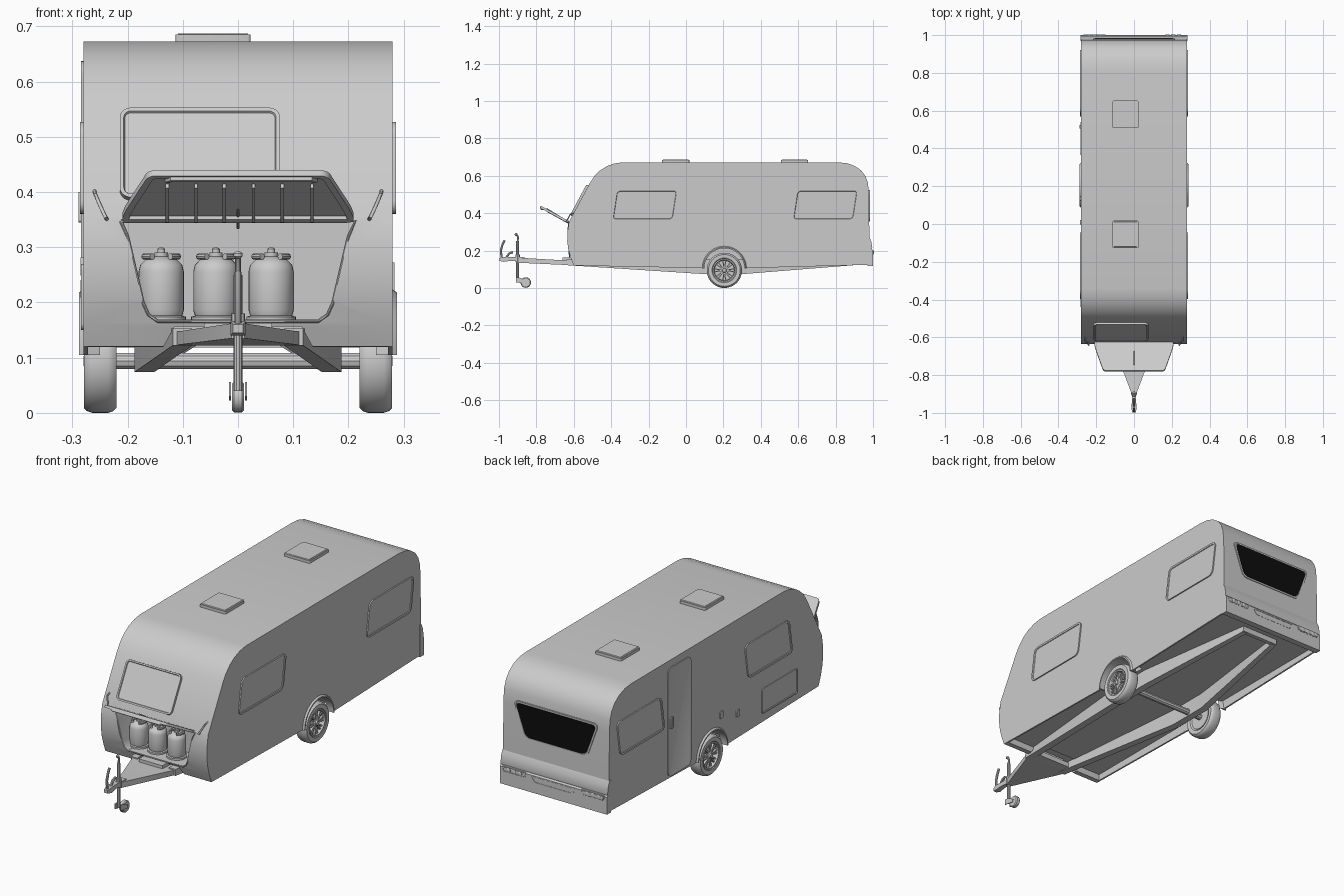
import bpy, bmesh
from math import sin, cos, pi
from mathutils import Vector, Matrix

if "Cube" in bpy.data.objects:
    bpy.data.objects.remove(bpy.data.objects["Cube"])


def finish(name, bm, mat=None):
    bmesh.ops.recalc_face_normals(bm, faces=bm.faces[:])
    me = bpy.data.meshes.new(name)
    bm.to_mesh(me)
    bm.free()
    ob = bpy.data.objects.new(name, me)
    bpy.context.collection.objects.link(ob)
    if mat:
        me.materials.append(mat)
    return ob


def basis(o, u, v, w):
    """Matrix mapping local axes to u, v, w at origin o."""
    m = Matrix.Identity(4)
    for i, c in enumerate((u, v, w, o)):
        m.col[i][:3] = c
    return m


def panel(name, pts, r, m, t=.006, rim=.009, sink=.003, mat=None):
    """Rounded polygon plate with an optional raised rim."""
    bm = bmesh.new()
    bm.faces.new([bm.verts.new((u, v, -.002)) for u, v in pts])
    if r:
        bmesh.ops.bevel(bm, geom=bm.verts[:], offset=r, segments=5, profile=.5, affect='VERTICES')
    f = bmesh.ops.extrude_face_region(bm, geom=bm.faces[:])
    bmesh.ops.translate(bm, vec=(0, 0, t + .002), verts=[e for e in f['geom'] if isinstance(e, bmesh.types.BMVert)])
    if rim:
        top = [e for e in f['geom'] if isinstance(e, bmesh.types.BMFace)]
        bmesh.ops.inset_region(bm, faces=top, thickness=rim)
        bmesh.ops.inset_region(bm, faces=top, thickness=.002, depth=-sink)
    bm.transform(m)
    return finish(name, bm, mat)


def prism(name, pts, m, h):
    return panel(name, pts, 0, m @ Matrix.Translation((0, 0, .002)), h - .002, 0)


def box(name, lo, hi):
    pts = [(lo[0], lo[1]), (hi[0], lo[1]), (hi[0], hi[1]), (lo[0], hi[1])]
    return prism(name, pts, Matrix.Translation((0, 0, lo[2])), hi[2] - lo[2])


def loft(name, rings, closed=False):
    bm = bmesh.new()
    vs = [[bm.verts.new(p) for p in ring] for ring in rings]
    n = len(vs[0])
    for a, b in zip(vs, vs[1:] + (vs[:1] if closed else [])):
        for i in range(n):
            bm.faces.new((a[i], a[(i + 1) % n], b[(i + 1) % n], b[i]))
    if not closed:
        bm.faces.new(vs[0])
        bm.faces.new(vs[-1])
    return finish(name, bm)


def lathe(name, prof, m, n=32, closed=False):
    """Revolve (radius, height) points around local z."""
    return loft(name, [[m @ Vector((r * cos(2 * pi * i / n), r * sin(2 * pi * i / n), h)) for i in range(n)]
                       for r, h in prof], closed)


def tube(name, pts, r):
    cu = bpy.data.curves.new(name, 'CURVE')
    cu.dimensions, cu.bevel_depth, cu.bevel_resolution, cu.use_fill_caps = '3D', r, 3, True
    sp = cu.splines.new('POLY')
    sp.points.add(len(pts) - 1)
    for p, co in zip(sp.points, pts):
        p.co = (*co, 1)
    ob = bpy.data.objects.new(name, cu)
    bpy.context.collection.objects.link(ob)
    bpy.ops.object.select_all(action='DESELECT')
    ob.select_set(True)
    bpy.context.view_layer.objects.active = ob
    bpy.ops.object.convert(target='MESH')
    return bpy.context.object


def cut(ob, cutter):
    mod = ob.modifiers.new('cut', 'BOOLEAN')
    mod.operation, mod.solver, mod.object = 'DIFFERENCE', 'EXACT', cutter
    bpy.context.view_layer.objects.active = ob
    bpy.ops.object.modifier_apply(modifier=mod.name)
    bpy.data.objects.remove(cutter)


X, Y, Z = Vector((1, 0, 0)), Vector((0, 1, 0)), Vector((0, 0, 1))
W, WY, WZ = .28, .205, .094
side = {'right': basis(X * W, Y, Z, X), 'left': basis(-X * W, Y, Z, -X)}

# Body shell: side profile extruded across, then hollowed
profile = [(-.6, .12), (-.616, .16), (-.629, .205), (-.635, .25), (-.634, .3), (-.625, .355), (-.515, .56),
           (-.49, .598), (-.46, .628), (-.425, .65), (-.385, .665), (-.34, .672), (.81, .672), (.86, .667),
           (.903, .652), (.937, .628), (.96, .597), (.973, .56), (.978, .5), (.982, .124), (.32, .106), (.09, .106)]
body = prism('body_shell', profile, basis(-X * W, Y, Z, X), 2 * W)
cut(body, box('cutter', (-.272, -.575, -.1), (.272, .965, .15)))
locker = [(-.212, .347), (-.2, .32), (-.172, .2), (-.162, .178), (-.145, .166),
          (.145, .166), (.162, .178), (.172, .2), (.2, .32), (.212, .347)]
cut(body, prism('cutter', locker, basis(-Y * .8, X, Z, Y), .31))
cut(body, prism('cutter', [(-.135, .05), (.135, .05), (.135, .12), (.115, .156), (-.115, .156), (-.135, .12)],
                basis(-Y * .8, X, Z, Y), .26))
for s in (-1, 1):
    cut(body, lathe('cutter', [(.11, 0), (.11, .12)], basis((s * .205, WY, .103), Y, Z, X * s), 48))

# Side windows, door, service hatch and sockets
for n, m in side.items():
    for k, y in (('front', -.4), ('rear', .565)):
        panel(f'{n}_{k}_window', [(y, .36), (y + .335, .36), (y + .36, .527), (y + .025, .527)], .025, m)
panel('door', [(.365, .118), (.54, .118), (.54, .637), (.365, .637)], .025, side['left'], .004, .006, .001)
panel('door_handle', [(.505, .345), (.525, .345), (.525, .40), (.505, .40)], .005, side['left'], .009, .003, .002)
panel('service_hatch', [(-.44, .15), (-.17, .15), (-.17, .27), (-.44, .27)], .012, side['left'], .004, .006)
for y, z in ((.135, .265), (.01, .225)):
    panel('socket_cover', [(y - .012, z - .016), (y + .012, z - .016), (y + .012, z + .016), (y - .012, z + .016)],
          .004, side['left'], .005, .003, .001)

# Front window on the sloped nose
up = Vector((0, .110, .205)).normalized()
fm = basis((0, -.609, .385), X, up, Vector((0, -up.z, up.y)))
panel('front_window', [(-.214, 0), (.076, 0), (.076, .184), (-.214, .184)], .02, fm, .012, .007, .004)

# Roof vents
for y in (.58, -.055):
    panel('roof_vent', [(-.113, y - .073), (.023, y - .073), (.023, y + .073), (-.113, y + .073)], .006,
          Matrix.Translation((0, 0, .672)), .013, .006, -.002)

# Rear window, bumper and lamps
black = bpy.data.materials.new('black_glass')
black.diffuse_color = (.004, .004, .004, 1)
black.use_nodes = True
black.node_tree.nodes["Principled BSDF"].inputs["Base Color"].default_value = black.diffuse_color
rm = basis(Y * .978, X, Z, Y)
trap = [(-.165, .355), (.165, .355), (.225, .525), (-.225, .525)]
panel('rear_window_frame', trap, .025, rm, .005, .008, .002)
panel('rear_window', [(u * .95, .44 + (v - .44) * .89) for u, v in trap], .022, rm, .0055, 0, mat=black)
bump = [(.97, .118), (1, .118), (1, .2), (.994, .207), (.996, .215), (.99, .25), (.98, .272), (.97, .272)]
prism('rear_bumper', bump, basis(-X * .283, Y, Z, X), .566)
bm_ = basis(Y * .998, X, Z, Y)
panel('plate_recess', [(-.1, .168), (.1, .168), (.12, .196), (-.12, .196)], .006, bm_, .003, .003, .004)
for s in (-1, 1):
    panel('rear_lamp_housing', [(s * .15, .178), (s * .265, .178), (s * .272, .204), (s * .145, .204)],
          .005, bm_, .003, .003, .002)
    for i in range(3):
        lathe('rear_lamp', [(.011, 0), (.011, .004), (.007, .006)],
              bm_ @ Matrix.Translation((s * (.178 + .03 * i), .191, 0)), 20)

# Open locker lid with ribs, lip, strut and grab handles
out = Vector((0, -.155, .085)).normalized()
lm = basis((0, -.622, .353), X, out, Vector((0, -out.z, out.y)))
panel('locker_lid', [(-.212, 0), (.212, 0), (.205, .04), (.162, .177), (-.162, .177), (-.205, .04)], .015, lm,
      .01, .012, .006)
for x in (-.128, -.076, -.025, .028, .08, .134):
    prism('lid_rib', [(x - .003, .005), (x + .003, .005), (x + .003, .135), (x - .003, .135)], lm, .012)
tube('lid_lip', [lm @ Vector(p) for p in ((-.128, .155, .008), (-.12, .168, .012), (.132, .168, .012), (.14, .155, .008))], .005)
tube('lid_strut', [(0, -.745, .425), (0, -.6, .335)], .003)
tube('locker_rim', [(u, -.634 + abs(v - .28) * .1, v) for u, v in locker + locker[:1]], .003)
for s in (-1, 1):
    tube('grab_handle', [(s * .26, -.595, .402), (s * .258, -.618, .395), (s * .248, -.63, .372),
                         (s * .24, -.642, .355), (s * .237, -.622, .35)], .0035)

# Gas bottles
for x in (-.139, -.04, .06):
    m = Matrix.Translation((x, -.548, .166))
    lathe('gas_bottle', [(.045, 0), (.045, .008), (.038, .01), (.041, .02), (.041, .09), (.038, .102),
                         (.028, .112), (.012, .117), (.012, .124)], m, 28)
    lathe('bottle_valve', [(.007, .12), (.007, .131), (.004, .133)], m, 12)
    for s in (-1, 1):
        tube('bottle_collar', [m @ Vector((.03 * cos(a) * s, .03 * sin(a), .117)) for a in (-1, -.5, 0, .5, 1)], .006)

# Wheels with spoked rims and arch trims
for s, n in ((-1, 'left'), (1, 'right')):
    m = basis((0, WY, WZ), Y, Z, X * s)
    lathe(n + '_tyre', [(.058, .23), (.066, .222), (.085, .22), (.091, .226), (.094, .235), (.094, .264),
                        (.091, .273), (.085, .279), (.066, .278), (.06, .272)], m, 48, True)
    lathe(n + '_rim_ring', [(.056, .235), (.061, .235), (.062, .277), (.056, .277), (.053, .27)], m, 48, True)
    lathe(n + '_rim_back', [(.058, .225), (.058, .252)], m, 32)
    lathe(n + '_hub', [(.02, .25), (.02, .268), (.012, .273), (.01, .279), (.006, .28)], m, 24)
    for i in range(8):
        for d in (-.14, .14):
            prism(n + '_spoke', [(.012, -.0025), (.056, -.0035), (.056, .0035), (.012, .0025)],
                  m @ Matrix.Rotation(i * pi / 4 + d, 4, 'Z') @ Matrix.Translation((0, 0, .258)), .013)
    arc = [pi * i / 24 for i in range(25)]
    loft(n + '_arch_trim', [[Vector((s * x, WY + r * cos(a), .105 + r * sin(a)))
                             for r, x in ((.107, .25), (.107, .288), (.113, .288), (.119, .279))] for a in arc])
tube('axle', [(-.225, WY, WZ), (.225, WY, WZ)], .015)

# Chassis rails, cross member and triangular drawbar
for s in (-1, 1):
    loft('chassis_rail', [[(s * x0, y, z), (s * (x0 - w), y, z), (s * (x0 - w), y, .153), (s * x0, y, .153)]
                          for x0, w, y, z in ((.118, .035, -.64, .122), (.187, .035, .1, .074),
                                              (.187, .035, .3, .074), (.1, .025, .9, .122))])
box('rear_cross_member', (-.1, .885, .124), (.1, .905, .151))
loft('drawbar', [[(-x, y, z0), (x, y, z0), (x, y, z1), (-x, y, z1)]
                 for x, y, z0, z1 in ((.012, -.9, .135, .162), (.118, -.62, .122, .146), (.118, -.575, .122, .146))])
box('drawbar_cover', (-.062, -.66, .142), (.062, -.58, .163))

# Coupling, levers and jockey wheel
loft('coupling', [[(-x, y, z0), (x, y, z0), (x, y, z1), (-x, y, z1)]
                  for x, y, z0, z1 in ((.009, -.998, .145, .16), (.014, -.975, .14, .166), (.011, -.94, .145, .166), (.013, -.86, .14, .164))])
tube('brake_lever', [(0, -.985, .155), (0, -.99, .2), (0, -.982, .23), (0, -.97, .255)], .006)
tube('coupling_lever', [(0, -.965, .158), (0, -.945, .185), (0, -.925, .192)], .006)
tube('jockey_post', [(0, -.9, .04), (0, -.9, .25)], .008)
tube('jockey_clamp', [(0, -.9, .14), (0, -.9, .18)], .013)
tube('jockey_crank', [(0, -.9, .245), (0, -.898, .272), (0, -.908, .29)], .005)
lathe('jockey_crank_knob', [(.003, -.007), (.008, -.003), (.008, .003), (.003, .007)], Matrix.Translation((0, -.908, .286)), 12)
for s in (-1, 1):
    prism('jockey_fork', [(-.908, .03), (-.855, .022), (-.85, .036), (-.892, .056), (-.908, .056)],
          basis((s * .013, 0, 0), Y, Z, X * s), .003)
lathe('jockey_wheel', [(.01, -.011), (.024, -.011), (.028, -.007), (.028, .007), (.024, .011), (.01, .011)],
      basis((0, -.857, .029), Y, Z, X), 28)

# Smooth shading with crisp edges
bpy.ops.object.select_all(action='SELECT')
bpy.context.view_layer.objects.active = body
bpy.ops.object.shade_smooth_by_angle(angle=.6)
